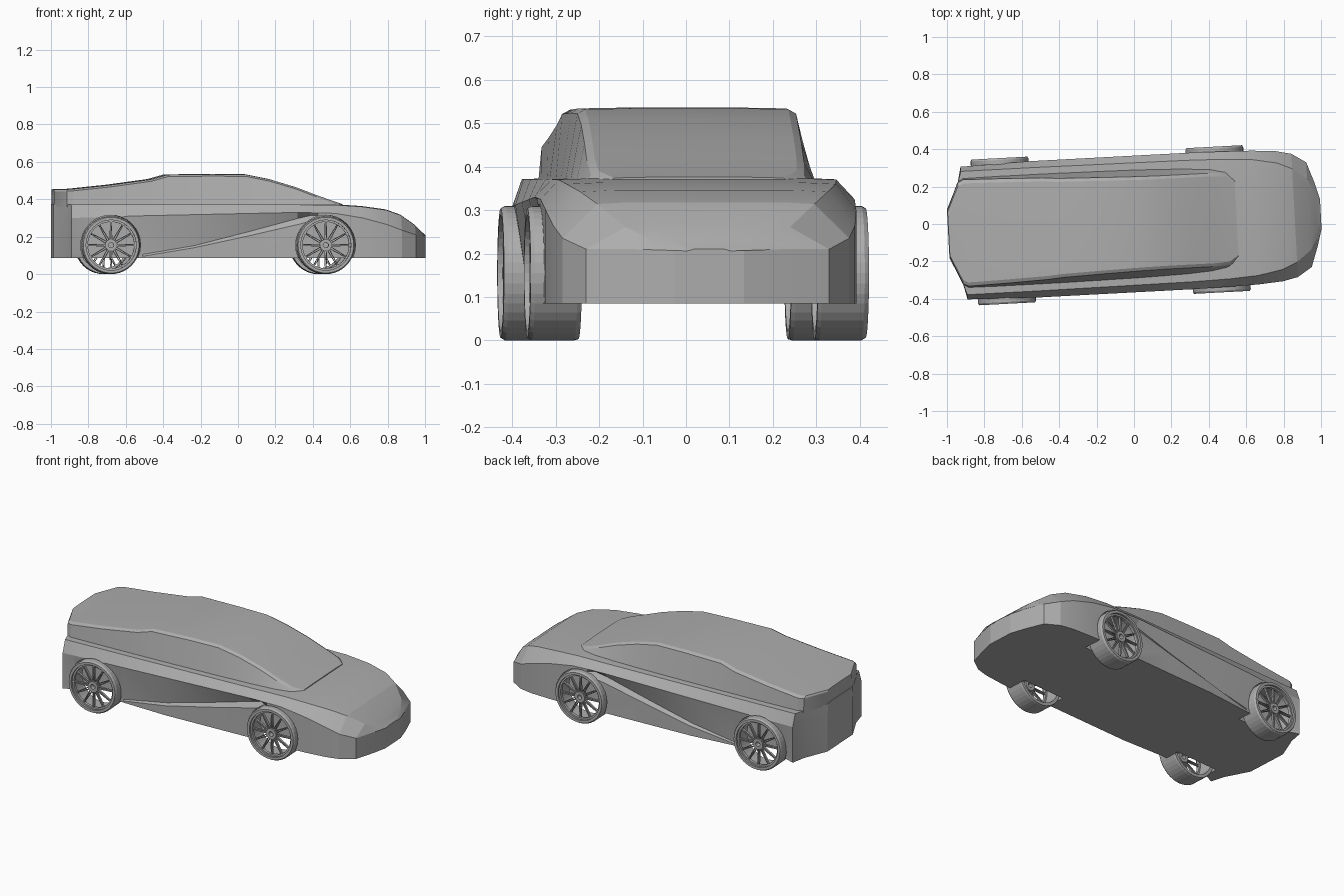
import bpy, bmesh, math
from mathutils import Matrix

if "Cube" in bpy.data.objects:
    bpy.data.objects.remove(bpy.data.objects["Cube"])

YAW = math.radians(3.05)
FLOOR = 0.085

paint = bpy.data.materials.new("plain_grey")
paint.use_nodes = True
GREY = (0.42, 0.42, 0.42, 1)
paint.diffuse_color = GREY
paint.node_tree.nodes["Principled BSDF"].inputs["Base Color"].default_value = GREY


def make(name, bm, smooth=None):
    """Turn a bmesh into a yawed, painted object."""
    bmesh.ops.recalc_face_normals(bm, faces=bm.faces)
    mesh = bpy.data.meshes.new(name)
    bm.to_mesh(mesh)
    bm.free()
    mesh.materials.append(paint)
    ob = bpy.data.objects.new(name, mesh)
    bpy.context.collection.objects.link(ob)
    ob.rotation_euler.z = YAW
    if smooth:
        bpy.ops.object.select_all(action='DESELECT')
        ob.select_set(True)
        bpy.context.view_layer.objects.active = ob
        bpy.ops.object.shade_smooth_by_angle(angle=math.radians(smooth))
    return ob


def loft(bm, sections):
    """Skin mirrored half sections [(x, [(y, z), ...]), ...] and cap the ends."""
    rings = []
    for x, half in sections:
        pts = half + [(-y, z) for y, z in reversed(half)]
        rings.append([bm.verts.new((x, y, z)) for y, z in pts])
    n = len(rings[0])
    for a, b in zip(rings, rings[1:]):
        for i in range(n):
            j = (i + 1) % n
            bm.faces.new((a[i], a[j], b[j], b[i]))
    bm.faces.new(rings[0])
    bm.faces.new(rings[-1])


def lerp_table(table, x):
    for a, b in zip(table, table[1:]):
        if x <= b[0]:
            t = (x - a[0]) / (b[0] - a[0])
            return [p + (q - p) * t for p, q in zip(a, b)]
    return list(table[-1])


# Lower body: x, side width, belt height, shoulder width, top height
SHAPE = [
    (-0.995, 0.13, 0.31, 0.125, 0.375),
    (-0.93, 0.27, 0.31, 0.265, 0.375),
    (-0.91, 0.355, 0.30, 0.33, 0.375),
    (-0.53, 0.365, 0.312, 0.33, 0.375),
    (0.3, 0.365, 0.33, 0.325, 0.375),
    (0.5, 0.362, 0.325, 0.32, 0.374),
    (0.65, 0.358, 0.30, 0.31, 0.364),
    (0.78, 0.348, 0.265, 0.285, 0.346),
    (0.86, 0.33, 0.235, 0.25, 0.318),
    (0.937, 0.28, 0.21, 0.19, 0.265),
    (0.975, 0.17, 0.21, 0.12, 0.23),
    (1.0, 0.08, 0.207, 0.05, 0.21),
]


def body_section(x):
    _, w, zb, ws, zt = lerp_table(SHAPE, x)
    t = (x + 0.53) / 0.9                      # progress along the side crease
    inset = 0.03 if -0.85 < x < 0.4 else 0.0
    if 0 < t < 1:
        crease = FLOOR + (zb - 0.05 - FLOOR) * t
        ledge = crease + 0.035 * t
    else:
        crease = FLOOR + 0.01 if t <= 0 else zb - 0.045
        ledge = crease + (0.01 if t <= 0 else 0.03)
    low = w - (inset if t <= 0 else 0.012 if t < 1 else 0)
    return x, [(low, FLOOR), (low, crease), (w - inset, ledge),
               (w, zb), (ws, zt - 0.004), (ws * 0.7, zt)]


stations = sorted({s[0] for s in SHAPE} | {-0.84, -0.25, 0.05, 0.37, 0.41})
bm = bmesh.new()
loft(bm, [body_section(x) for x in stations])
body = make("lower_body", bm)

# Wheel wells cut into the body
WHEELS = [(name, x, s) for name, x in (("rear", -0.70), ("front", 0.45))
          for s in (-1, 1)]
WHEEL_Z, RADIUS, OUTER, INNER = 0.155, 0.155, 0.39, 0.272
bm = bmesh.new()
for _, x, s in WHEELS:
    m = Matrix.Translation((x, s * 0.34, WHEEL_Z)) @ Matrix.Rotation(math.pi / 2, 4, 'X')
    bmesh.ops.create_cone(bm, cap_ends=True, segments=32, radius1=0.16,
                          radius2=0.16, depth=0.19, matrix=m)
cutter = make("wheel_well_cutter", bm)
cutter.hide_render = True
cut = body.modifiers.new("wells", 'BOOLEAN')
cut.object, cut.solver = cutter, 'EXACT'
bpy.context.view_layer.update()
bpy.ops.object.select_all(action='DESELECT')
body.select_set(True)
bpy.context.view_layer.objects.active = body
bpy.ops.object.modifier_apply(modifier="wells")
bpy.data.objects.remove(cutter)
bpy.ops.object.shade_smooth_by_angle(angle=math.radians(14))

# Cabin: x, sill width, roof width, roof height
CABIN = [
    (-0.992, 0.13, 0.125, 0.455),
    (-0.93, 0.275, 0.27, 0.455),
    (-0.9, 0.293, 0.285, 0.457),
    (-0.7, 0.295, 0.28, 0.478),
    (-0.48, 0.295, 0.272, 0.508),
    (-0.39, 0.295, 0.265, 0.533),
    (-0.15, 0.293, 0.257, 0.536),
    (0.03, 0.291, 0.252, 0.534),
    (0.16, 0.288, 0.25, 0.508),
    (0.3, 0.284, 0.25, 0.466),
    (0.42, 0.276, 0.25, 0.42),
    (0.5, 0.262, 0.245, 0.392),
    (0.55, 0.22, 0.21, 0.376),
]
bm = bmesh.new()
loft(bm, [(x, [(w, 0.36), (r, z - 0.012), (r * 0.93, z - 0.002), (r * 0.5, z)])
          for x, w, r, z in CABIN])
make("cabin", bm, 25)


def spin_ring(bm, profile, segments):
    """Revolve a closed (radius, y) profile around the y axis."""
    rings = []
    for k in range(segments):
        a = math.tau * k / segments
        rings.append([bm.verts.new((r * math.cos(a), y, r * math.sin(a))) for r, y in profile])
    n = len(profile)
    for k in range(segments):
        a, b = rings[k], rings[(k + 1) % segments]
        for i in range(n):
            j = (i + 1) % n
            bm.faces.new((a[i], a[j], b[j], b[i]))


# Wheels: hollow tyre, rim lip, hub and thin paired spokes
for name, x, s in WHEELS:
    side = "left" if s > 0 else "right"
    place = Matrix.Translation((x, 0, WHEEL_Z))
    w = OUTER - INNER
    bm = bmesh.new()
    spin_ring(bm, [(RADIUS - 0.003, s * INNER), (RADIUS, s * (INNER + 0.01)),
                   (RADIUS, s * (OUTER - 0.01)), (RADIUS - 0.006, s * OUTER),
                   (0.134, s * OUTER), (0.134, s * INNER)], 40)
    bm.transform(place)
    make(f"{name}_{side}_tyre", bm)

    bm = bmesh.new()
    spin_ring(bm, [(0.134, s * (OUTER - 0.012)), (0.124, s * (OUTER - 0.012)),
                   (0.124, s * (OUTER - 0.03)), (0.134, s * (OUTER - 0.03))], 40)
    spin_ring(bm, [(0.032, s * (OUTER - 0.01)), (0.014, s * (OUTER - 0.01)),
                   (0.014, s * (OUTER - 0.04)), (0.032, s * (OUTER - 0.04))], 20)
    for k in range(12):
        for off in (-0.004, 0.004):
            m = (Matrix.Rotation(math.tau * k / 12, 4, 'Y')
                 @ Matrix.Translation((0.078, s * (OUTER - 0.022), off))
                 @ Matrix.Rotation(off * 8, 4, 'Y')
                 @ Matrix.Diagonal((0.1, 0.012, 0.004, 1)))
            bmesh.ops.create_cube(bm, size=1, matrix=m)
    bm.transform(place)
    make(f"{name}_{side}_rim", bm)
